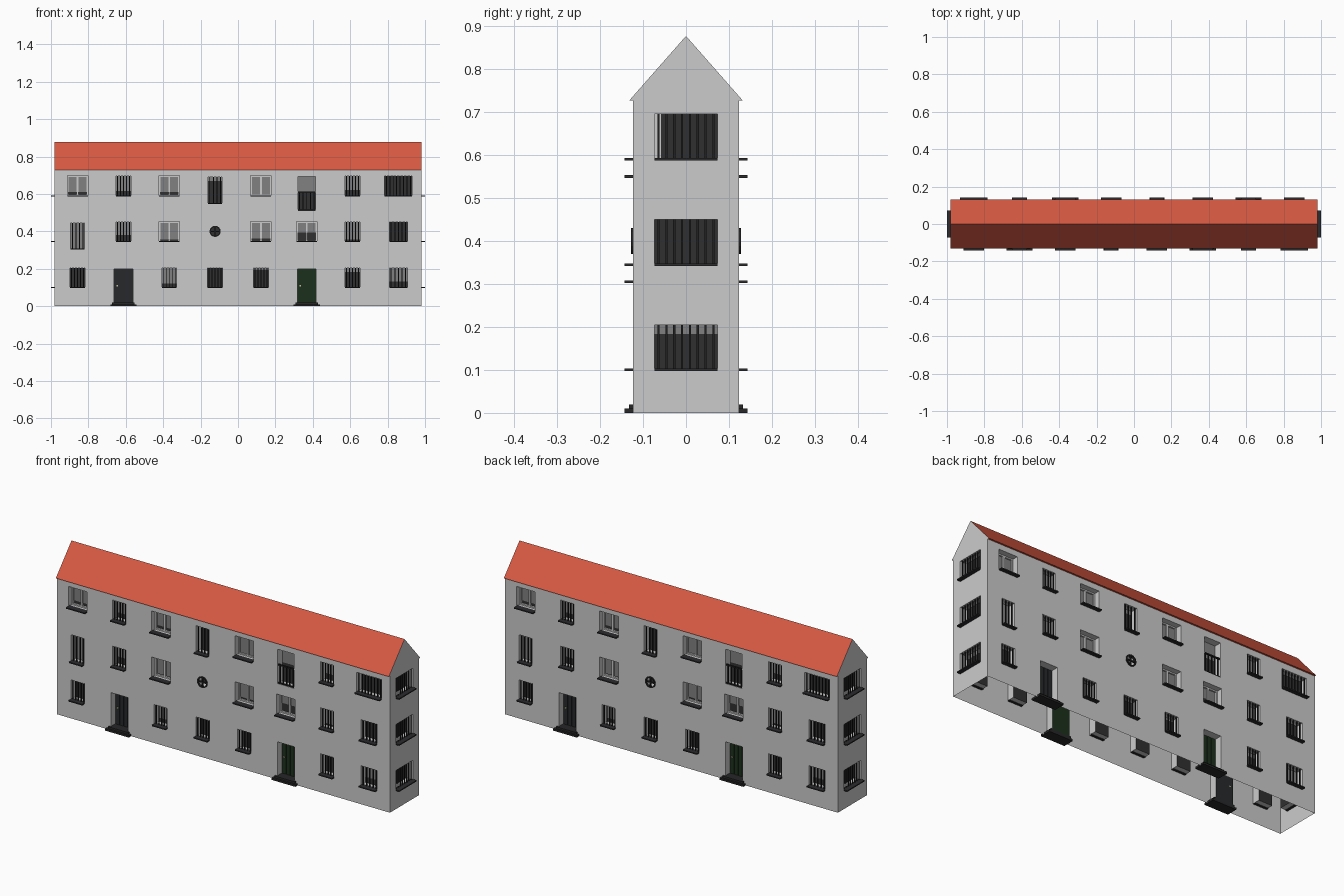
import bpy, bmesh, math
from mathutils import Matrix, Vector

if "Cube" in bpy.data.objects:
    bpy.data.objects.remove(bpy.data.objects["Cube"])

HX, HY, H = 0.98, 0.123, 0.73      # half length, half width, wall height
DEPTH = 0.04                       # window recess
COLORS = {"glass": (.03, .03, .03), "bars": (.015, .015, .015), "sills": (.025, .025, .028),
          "blinds": (.22, .22, .22), "black_doors": (.02, .022, .024), "green_doors": (.012, .03, .012),
          "door_handles": (.6, .55, .35), "roof": (.68, .10, .055), "round_window_rings": (.02, .02, .02),
          "door_steps": (.02, .02, .022)}
parts = {}
M = Matrix()


def poly(name, pts):
    bm = parts.setdefault(name, bmesh.new())
    bm.faces.new([bm.verts.new(M @ Vector(p)) for p in pts])


def rect(name, u0, u1, z0, z1, d):
    poly(name, [(u0, d, z0), (u1, d, z0), (u1, d, z1), (u0, d, z1)])


def box(name, u0, u1, d0, d1, z0, z1):
    bm = parts.setdefault(name, bmesh.new())
    m = Matrix.Translation(((u0 + u1) / 2, (d0 + d1) / 2, (z0 + z1) / 2)) @ Matrix.Diagonal((u1 - u0, d1 - d0, z1 - z0, 1))
    bmesh.ops.create_cube(bm, size=1, matrix=M @ m)


def reveal(loop):
    # side walls of a recess
    for (a, b), (c, e) in zip(loop, loop[1:] + loop[:1]):
        poly("walls", [(a, 0, b), (c, 0, e), (c, DEPTH, e), (a, DEPTH, b)])


def bars(u0, u1, z0, z1):
    n = max(4, round((u1 - u0) / .0175))
    for i in range(n):
        u = u0 + (u1 - u0) * (i + .5) / n
        box("bars", u - .0025, u + .0025, .004, .009, z0, z1)


def round_window(u, z, r):
    n = 16
    dirs = [(math.cos(2 * math.pi * i / n), math.sin(2 * math.pi * i / n)) for i in range(n)]
    s = r + .004
    circ = [(u + c * r, z + e * r) for c, e in dirs]
    sq = [(u + c / max(abs(c), abs(e)) * s, z + e / max(abs(c), abs(e)) * s) for c, e in dirs]
    ring = [(u + c * (r - .006), z + e * (r - .006)) for c, e in dirs]
    reveal(circ)
    poly("glass", [(a, DEPTH, b) for a, b in circ])
    for i in range(n):
        j = (i + 1) % n
        poly("walls", [(a, 0, b) for a, b in (sq[i], sq[j], circ[j], circ[i])])
        # raised ring: front, outer and inner faces
        f = -.005
        A, B, C, D = circ[i], circ[j], ring[j], ring[i]
        poly("round_window_rings", [(a, f, b) for a, b in (A, B, C, D)])
        poly("round_window_rings", [(A[0], 0, A[1]), (B[0], 0, B[1]), (B[0], f, B[1]), (A[0], f, A[1])])
        poly("round_window_rings", [(D[0], f, D[1]), (C[0], f, C[1]), (C[0], .006, C[1]), (D[0], .006, D[1])])
    box("round_window_rings", u - .003, u + .003, -.003, .004, z - r, z + r)
    box("round_window_rings", u - r, u + r, -.003, .004, z - .003, z + .003)


# kind: width, bottom offset, height
KIND = {"B": (.08, 0, .105), "T": (.076, -.04, .14), "W": (.096, 0, .105), "X": (.146, 0, .105),
        "P": (.11, 0, .108), "D": (.1, -.09, .19), "R": (.068, .021, .068), "F": (.095, -.08, .183)}


def opening(kind, u, base, blind, green=False, drape=0):
    w, dz, h = KIND[kind]
    u0, u1, z0 = u - w / 2, u + w / 2, base + dz
    z1 = z0 + h
    if kind == "R":
        round_window(u, z0 + h / 2, .03)
        return u0, u1, z0, z1
    reveal([(u0, z0), (u1, z0), (u1, z1), (u0, z1)])
    if kind == "D":
        name = "green_doors" if green else "black_doors"
        rect(name, u0, u1, z0, z1, DEPTH)
        for k in range(4):
            a = u0 + .005 + k * .023
            box(name, a, a + .021, DEPTH - .003, DEPTH, z0 + .004, z1 - .004)
        box("door_handles", u0 + .012, u0 + .02, DEPTH - .01, DEPTH, .106, .113)
        box("door_steps", u - .07, u + .07, -.02, DEPTH, 0, .01)
        box("door_steps", u - .06, u + .06, -.01, DEPTH, .01, .02)
        return u0, u1, z0, z1
    rect("glass", u0, u1, z0, z1, DEPTH)
    if blind:
        rect("blinds", u0, u1, z1 - h * blind, z1, DEPTH - .002)
    if drape:
        rect("drapes", u0, u0 + drape, z0, z1, DEPTH - .003)
    if kind == "P":
        # grey casement frame with centre post
        for a, b in ((u0, u0 + .007), (u - .005, u + .005), (u1 - .007, u1)):
            box("casement_frames", a, b, DEPTH - .01, DEPTH, z0, z1)
        for a in (z0, z1 - .007):
            box("casement_frames", u0, u1, DEPTH - .01, DEPTH, a, a + .007)
    elif kind == "F":
        # french window with railing
        bars(u0, u1, z0, z0 + .1)
        for a in (z0, z0 + .097):
            box("bars", u0, u1, .002, .01, a, a + .006)
    else:
        bars(u0, u1, z0, z1)
    if kind != "F":
        box("sills", u0, u1, -.02, .012, z0 - .003, z0 + .003)
    return u0, u1, z0, z1


def wall(half, holes):
    # wall sheet, split on the hole edges
    us = sorted({round(v, 5) for h in holes for v in h[:2]} | {-half, half})
    zs = sorted({round(v, 5) for h in holes for v in h[2:]} | {0, H})
    for a, b in zip(us, us[1:]):
        for c, d in zip(zs, zs[1:]):
            cu, cz = (a + b) / 2, (c + d) / 2
            if not any(h[0] < cu < h[1] and h[2] < cz < h[3] for h in holes):
                rect("walls", a, b, c, d, 0)


FLOORS = [(.10, "BDBBBDBW", (0, 0, .8, 0, .1, 0, .2, .7)),
          (.345, "TBPRPPBW", (1, .65, .9, 0, .85, .55, .9, 0)),
          (.59, "PBPTPFBX", (.8, .75, .8, .15, 1, .45, .7, 0))]
EY, EZ, TOP = .132, .727, .877
for turn in (0, math.pi):
    # long facade
    R = Matrix.Rotation(turn, 4, "Z")
    M = R @ Matrix.Translation((0, -HY, 0))
    holes = []
    for base, kinds, blinds in FLOORS:
        for i, (k, b) in enumerate(zip(kinds, blinds)):
            holes.append(opening(k, -.8575 + .245 * i, base, b, green=i == 5))
    wall(HX, holes)
    # end facade and gable
    M = R @ Matrix.Rotation(math.pi / 2, 4, "Z") @ Matrix.Translation((0, -HX, 0))
    wall(HY, [opening("X", 0, f[0], b, drape=d) for f, b, d in zip(FLOORS, (.2, 0, 0), (0, 0, .015))])
    poly("walls", [(-EY, 0, EZ), (EY, 0, EZ), (0, 0, TOP)])
    # roof slope and soffit
    M = R
    poly("roof", [(-HX, -EY, EZ), (HX, -EY, EZ), (HX, 0, TOP), (-HX, 0, TOP)])
    poly("roof", [(-HX, -EY, EZ), (-HX, -HY, EZ), (HX, -HY, EZ), (HX, -EY, EZ)])

for name, bm in parts.items():
    bmesh.ops.remove_doubles(bm, verts=bm.verts, dist=1e-5)
    me = bpy.data.meshes.new(name)
    bm.to_mesh(me)
    bm.free()
    ob = bpy.data.objects.new(name, me)
    bpy.context.collection.objects.link(ob)
    if name in COLORS:
        mat = bpy.data.materials.new(name)
        mat.diffuse_color = (*COLORS[name], 1)
        mat.use_nodes = True
        mat.node_tree.nodes["Principled BSDF"].inputs["Base Color"].default_value = mat.diffuse_color
        me.materials.append(mat)
